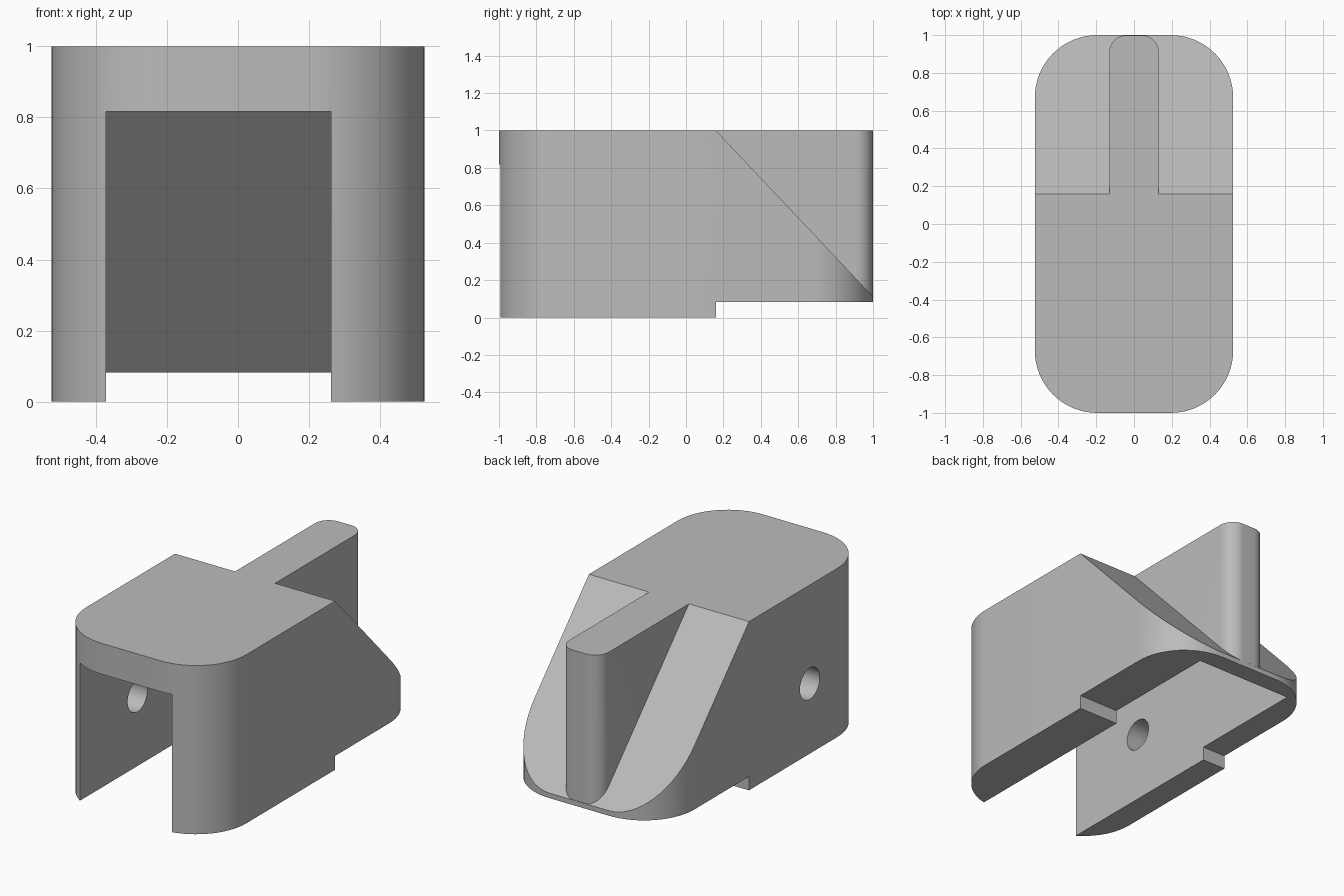
import bpy, bmesh, math
from mathutils import Vector

cube = bpy.data.objects.get("Cube")
if cube:
    bpy.data.objects.remove(cube, do_unlink=True)

grey = bpy.data.materials.new("plain grey")
grey.use_nodes = True
colour = (0.5, 0.5, 0.5, 1)
grey.diffuse_color = colour
grey.node_tree.nodes["Principled BSDF"].inputs["Base Color"].default_value = colour


def prism(name, points, direction):
    """Extrude a closed outline of 3D points along a direction."""
    bm = bmesh.new()
    face = bm.faces.new([bm.verts.new(p) for p in points])
    extruded = bmesh.ops.extrude_face_region(bm, geom=[face])
    verts = [g for g in extruded["geom"] if isinstance(g, bmesh.types.BMVert)]
    bmesh.ops.translate(bm, verts=verts, vec=Vector(direction))
    bmesh.ops.recalc_face_normals(bm, faces=bm.faces)
    mesh = bpy.data.meshes.new(name)
    bm.to_mesh(mesh)
    bm.free()
    mesh.materials.append(grey)
    obj = bpy.data.objects.new(name, mesh)
    bpy.context.collection.objects.link(obj)
    return obj


def rounded_rect(x, y0, y1, radius, z, steps=16):
    """Outline of a rectangle with rounded corners at height z."""
    points = []
    corners = [(x, y1, 0), (-x, y1, 90), (-x, y0, 180), (x, y0, 270)]
    for cx, cy, start in corners:
        ox = cx - math.copysign(radius, cx)
        oy = cy - radius if cy == y1 else cy + radius
        for i in range(steps + 1):
            a = math.radians(start + 90 * i / steps)
            points.append((ox + radius * math.cos(a), oy + radius * math.sin(a), z))
    return points


def side_prism(name, profile, x0, x1):
    """Extrude a (y, z) profile from x0 to x1."""
    return prism(name, [(x0, y, z) for y, z in profile], (x1 - x0, 0, 0))


def cut(obj, cutter):
    """Subtract the cutter from the object, then discard the cutter."""
    cutter.hide_render = True
    mod = obj.modifiers.new("cut", "BOOLEAN")
    mod.operation = "DIFFERENCE"
    mod.solver = "EXACT"
    mod.object = cutter
    bpy.context.view_layer.update()
    graph = bpy.context.evaluated_depsgraph_get()
    mesh = bpy.data.meshes.new_from_object(obj.evaluated_get(graph))
    obj.modifiers.clear()
    obj.data = mesh
    bpy.data.objects.remove(cutter, do_unlink=True)


# Rounded block
housing = prism("housing", rounded_rect(0.525, -1, 1, 0.33, 0), (0, 0, 1))

# Sloped back, leaving a central upright fin
slope = side_prism("slope_cutter", [(-0.04, 1.211), (1.4, -0.311), (1.4, 1.211)], -0.8, 0.8)
fin = prism("fin_keeper", rounded_rect(0.131, -0.6, 0.999, 0.09, -0.6), (0, 0, 2.2))
cut(slope, fin)
cut(housing, slope)

# Raised underside at the back
cut(housing, side_prism("step_cutter",
    [(0.16, -0.3), (1.3, -0.3), (1.3, 0.082), (0.16, 0.082)], -0.8, 0.8))

# Off-centre cavity, open at the front and below, with a sloped ceiling
cut(housing, side_prism("cavity_cutter",
    [(-1.3, -0.2), (-1.3, 0.817), (0.19, 0.817), (0.89, 0.08), (0.89, -0.2)],
    -0.372, 0.262))

# Round hole through the thinner wall
ring = [math.tau * i / 40 for i in range(40)]
cut(housing, side_prism("hole_cutter",
    [(-0.41 + 0.093 * math.cos(a), 0.415 + 0.093 * math.sin(a)) for a in ring],
    -0.8, -0.2))

bpy.ops.object.select_all(action="DESELECT")
housing.select_set(True)
bpy.context.view_layer.objects.active = housing
bpy.ops.object.shade_smooth_by_angle(angle=math.radians(25))
